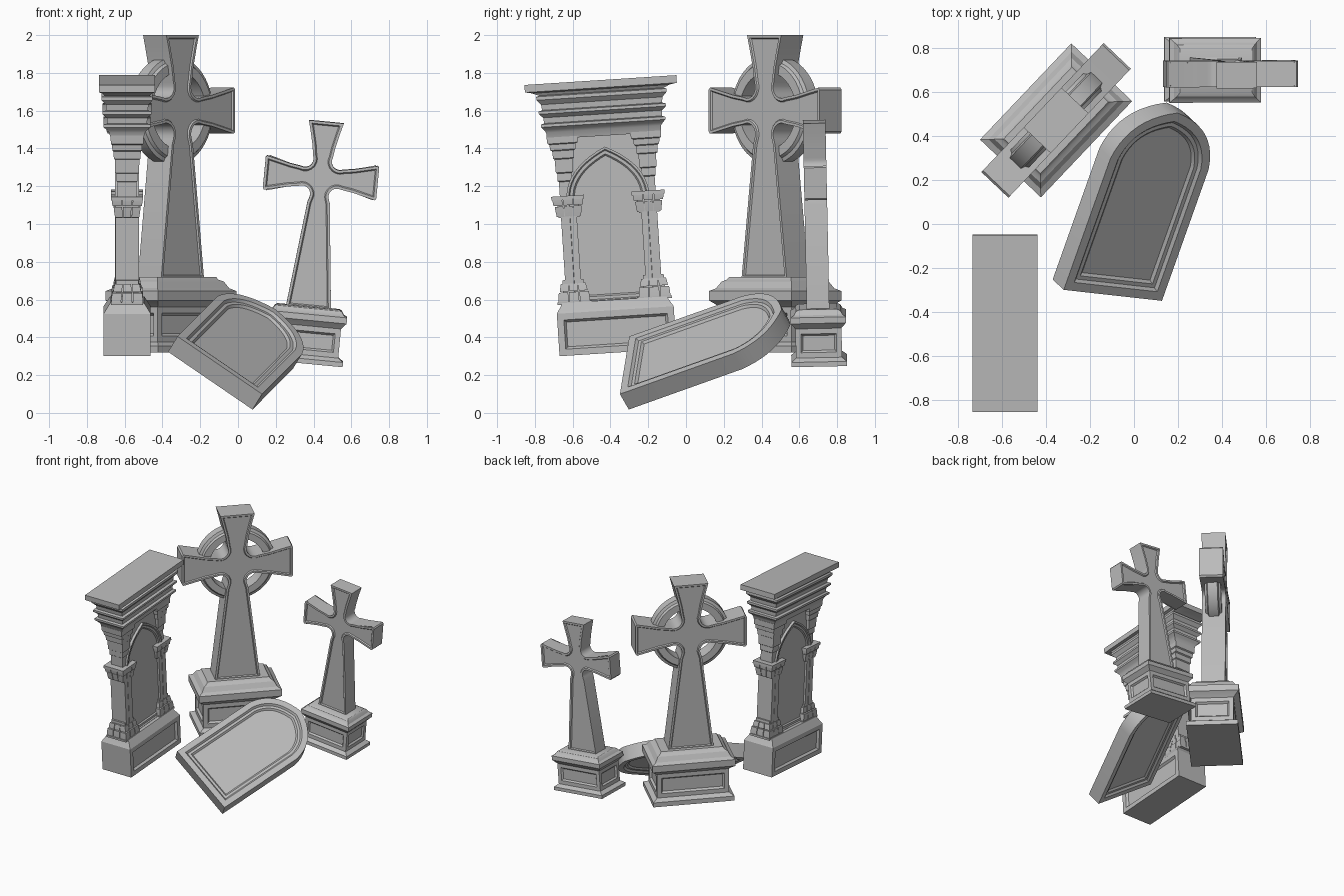
import bpy, bmesh, math
from mathutils import Matrix, Vector

cube = bpy.data.objects.get("Cube")
if cube:
    bpy.data.objects.remove(cube)

stone = bpy.data.materials.new("grey stone")
stone.use_nodes = True
GREY = (0.5, 0.5, 0.5, 1)
stone.diffuse_color = GREY
stone.node_tree.nodes["Principled BSDF"].inputs["Base Color"].default_value = GREY


def finish(name, bm, frame):
    bmesh.ops.recalc_face_normals(bm, faces=bm.faces)
    mesh = bpy.data.meshes.new(name)
    bm.to_mesh(mesh)
    bm.free()
    mesh.materials.append(stone)
    mesh.shade_smooth()
    mesh.set_sharp_from_angle(angle=math.radians(30))
    obj = bpy.data.objects.new(name, mesh)
    obj.matrix_world = frame
    bpy.context.collection.objects.link(obj)


def loft(bm, rows, cx=0, cy=0):
    """Stack of rectangles: (height, half width, half depth)."""
    rings = []
    for z, hx, hy in rows:
        rings.append([bm.verts.new((cx + sx * hx, cy + sy * hy, z))
                      for sx, sy in ((-1, -1), (1, -1), (1, 1), (-1, 1))])
    for a, b in zip(rings, rings[1:]):
        for i in range(4):
            j = (i + 1) % 4
            bm.faces.new((a[i], a[j], b[j], b[i]))
    bm.faces.new(rings[0][::-1])
    bm.faces.new(rings[-1])


def recess(bm, faces, steps):
    for thickness, depth in steps:
        for f in faces:
            bmesh.ops.inset_region(bm, faces=[f], thickness=thickness,
                                   depth=depth, use_even_offset=True)


def stack(name, frame, rows, cx=0, panel=None, ends=False):
    bm = bmesh.new()
    loft(bm, rows, cx)
    bmesh.ops.recalc_face_normals(bm, faces=bm.faces)
    if panel:
        tall = [f for f in bm.faces if abs(f.normal.z) < 0.1
                and max(v.co.z for v in f.verts) - min(v.co.z for v in f.verts) > 0.1
                and (ends or abs(f.normal.y) > 0.9)]
        recess(bm, tall, panel)
    finish(name, bm, frame)


def prism(name, frame, outline, half, steps):
    """Outline in x and z, given depth along y, with both faces recessed."""
    bm = bmesh.new()
    front = [bm.verts.new((x, -half, z)) for x, z in outline]
    back = [bm.verts.new((x, half, z)) for x, z in outline]
    faces = [bm.faces.new(front), bm.faces.new(back[::-1])]
    n = len(outline)
    for i in range(n):
        j = (i + 1) % n
        bm.faces.new((front[i], back[i], back[j], front[j]))
    bmesh.ops.recalc_face_normals(bm, faces=bm.faces)
    recess(bm, faces, steps)
    finish(name, bm, frame)


def mirrored(right):
    """Close a right half outline, listed top to bottom, with its left half."""
    return right + [(-x, z) for x, z in reversed(right) if x > 1e-6]


def gothic(hw, bottom, spring, apex, cx, cz, n=10):
    """Pointed arch panel; cx and cz place the curve's control point."""
    p0, p2 = Vector((0, apex)), Vector((hw, spring))
    p1 = Vector((hw * cx, spring + (apex - spring) * cz))
    curve = [p0 * (1 - t) ** 2 + p1 * 2 * t * (1 - t) + p2 * t * t
             for t in (i / n for i in range(n + 1))]
    return mirrored([tuple(p) for p in curve] + [(hw, bottom)])


def cross(name, frame, k, centre, foot, foot_half, half):
    """Flared cross with round notches between its arms and a long shaft."""
    arc = [(0.125 + 0.06 * math.cos(math.radians(a)),
            0.125 + 0.06 * math.sin(math.radians(a))) for a in range(155, 296, 20)]
    right = [(0.125, 0.4), (0.108, 0.335), (0.083, 0.23)] + arc
    right += [(0.23, 0.083), (0.335, 0.108), (0.395, 0.122), (0.405, 0.11)]
    right += [(0.405, -0.11), (0.395, -0.122), (0.335, -0.108), (0.23, -0.083)]
    right += [(x, -z) for x, z in reversed(arc)] + [(0.08, -0.18)]
    right = [(x * k, centre + z * k) for x, z in right] + [(foot_half, foot)]
    prism(name, frame, mirrored(right), half, [(0.014, 0), (0.006, -0.008)])


def place(x, y, z, rx=0, ry=0, rz=0):
    return (Matrix.Translation((x, y, z)) @ Matrix.Rotation(math.radians(rx), 4, 'X')
            @ Matrix.Rotation(math.radians(ry), 4, 'Y')
            @ Matrix.Rotation(math.radians(rz), 4, 'Z'))


# Large ringed cross
big = place(-0.355, 0.472, 0.32, rz=46.5)
stack("large_cross_base", big, [
    (0, .295, .185), (.035, .295, .185), (.055, .262, .152), (.24, .262, .152),
    (.262, .285, .175), (.275, .302, .191), (.325, .302, .191), (.34, .275, .164),
    (.375, .255, .144), (.385, .235, .125), (.4, .225, .115)],
    panel=[(.032, 0), (.012, -.015)], ends=True)
cross("large_cross", big, 1, 1.28, .39, .165, .085)

bm = bmesh.new()
section = [(.285, -.035), (.285, .035), (.265, .042), (.255, .058),
           (.205, .058), (.205, -.058), (.255, -.058), (.265, -.042)]
verts = [bm.verts.new((r, y, 0)) for r, y in section]
edges = [bm.edges.new((verts[i - 1], verts[i])) for i in range(len(verts))]
bmesh.ops.spin(bm, geom=verts + edges, cent=(0, 0, 0), axis=(0, 1, 0),
               angle=math.tau, steps=48)
bmesh.ops.remove_doubles(bm, verts=bm.verts, dist=1e-4)
finish("large_cross_ring", bm, big @ Matrix.Translation((0, 0, 1.28)))

# Small leaning cross
small = place(.345, .705, .265, rx=1.2, ry=5.5)
stack("small_cross_base", small, [
    (0, .21, .147), (.025, .21, .147), (.045, .182, .122), (.2, .182, .122),
    (.22, .2, .138), (.23, .209, .147), (.262, .209, .147), (.272, .19, .13),
    (.292, .178, .118), (.3, .165, .1)],
    panel=[(.028, 0), (.01, -.012)], ends=True)
cross("small_cross", small, .745, .985, .29, .12, .06)

# Fallen slab, lying on its own tilted plane
u = Vector((.823, -.092, -.562)).normalized()
v = Vector((.315, .89, .318)).normalized()
n = u.cross(v).normalized()
v = n.cross(u)
corner = Vector((-.32, -.30, .405))
centre = corner + u * .272 - n * .0535
lying = Matrix((u, -n, v)).transposed().to_4x4()
lying.translation = centre
prism("fallen_slab", lying, gothic(.272, 0, .67, .93, .88, .8), .0535,
      [(.042, 0), (.012, -.014), (.018, 0), (.012, -.012)])

# Monument with arched niche
tomb = place(-.587, -.36, .32, rx=3.7, rz=90)
stack("monument_base", tomb, [(0, .31, .125), (.225, .31, .125), (.265, .285, .1),
                              (.28, .28, .09)], panel=[(.035, 0), (.012, -.016)])
stack("monument_wall", tomb, [(.27, .235, .044), (1.2, .235, .044)])
prism("monument_arch", tomb, gothic(.22, .27, .82, 1.092, 1, .62), .064,
      [(.012, 0), (.006, -.008), (.016, 0), (.008, -.009), (.008, 0)])
stack("monument_cornice", tomb, [
    (1.15, .3, .085), (1.185, .305, .095), (1.2, .315, .105), (1.215, .33, .125),
    (1.23, .33, .125), (1.235, .312, .105), (1.265, .315, .108), (1.285, .337, .13),
    (1.3, .337, .13), (1.305, .318, .11), (1.335, .322, .113), (1.36, .345, .135),
    (1.378, .345, .135), (1.383, .33, .12), (1.398, .365, .13), (1.405, .403, .148),
    (1.445, .403, .148)])


def carved_tier(bm, cx, z0, z1, h0, h1):
    """Three by three carved blocks between two heights, flaring outward."""
    mid = (z0 + z1) / 2
    for i in (-1, 0, 1):
        for j in (-1, 0, 1):
            first = len(bm.verts)
            loft(bm, [(z0, .9, .9), (mid, .93, .93), (z1, .9, .9)], i * 2, j * 2)
            bm.verts.ensure_lookup_table()
            for w in bm.verts[first:]:
                h = h0 + (h1 - h0) * (w.co.z - z0) / (z1 - z0)
                w.co.x = cx + w.co.x * h / 3
                w.co.y *= h / 3


for side, label in ((-1, "left"), (1, "right")):
    cx = side * .213
    stack(label + "_pilaster", tomb, [(.37, .042, .062), (.76, .042, .062)], cx)
    # Carved foot and capital, each with plain bands
    bm = bmesh.new()
    loft(bm, [(.27, .06, .06), (.4, .055, .06)], cx)
    loft(bm, [(.27, .09, .085), (.285, .09, .085)], cx)
    carved_tier(bm, cx, .285, .335, .087, .082)
    carved_tier(bm, cx, .34, .38, .076, .068)
    finish(label + "_pilaster_foot", bm, tomb)
    bm = bmesh.new()
    loft(bm, [(.73, .055, .06), (.84, .06, .065)], cx)
    carved_tier(bm, cx, .735, .79, .066, .074)
    carved_tier(bm, cx, .795, .825, .08, .084)
    loft(bm, [(.825, .087, .085), (.845, .087, .085)], cx)
    finish(label + "_capital", bm, tomb)
    stack(label + "_bracket", tomb, [
        (.84, .032, .05), (.92, .032, .05), (.925, .038, .056), (.965, .038, .056),
        (.97, .045, .063), (1.04, .047, .065), (1.045, .055, .07), (1.085, .057, .073),
        (1.09, .067, .078), (1.12, .07, .08), (1.125, .08, .086), (1.17, .083, .088)],
        side * .222)
